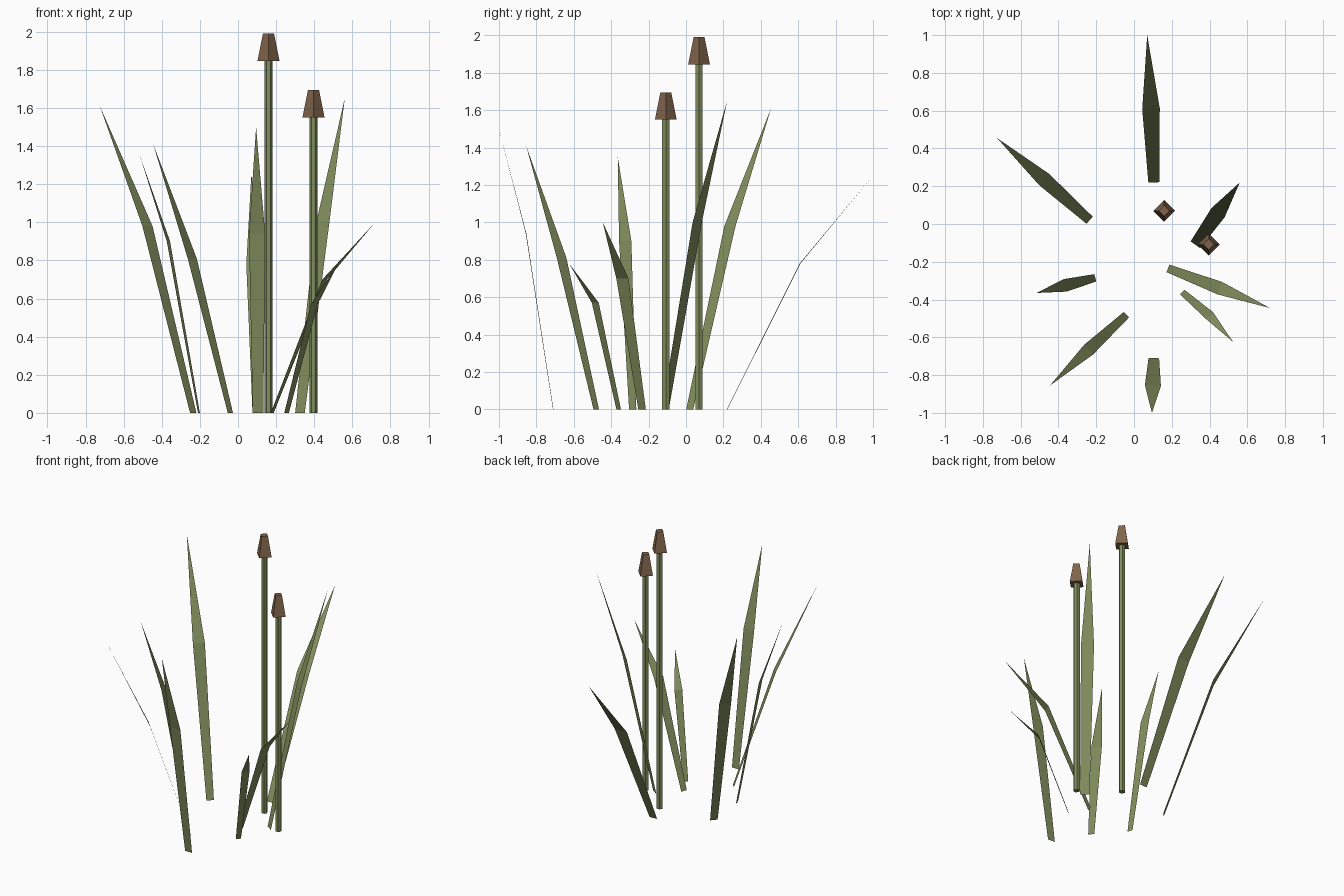
import bpy
import bmesh
from mathutils import Vector

default_cube = bpy.data.objects.get("Cube")
if default_cube:
    bpy.data.objects.remove(default_cube, do_unlink=True)


def make_material(name, colour):
    material = bpy.data.materials.new(name)
    material.use_nodes = True
    material.diffuse_color = (*colour, 1)
    shader = next(n for n in material.node_tree.nodes if n.type == "BSDF_PRINCIPLED")
    shader.inputs["Base Color"].default_value = (*colour, 1)
    return material


reed_green = make_material("reed green", (0.22, 0.27, 0.11))
seed_brown = make_material("seed head brown", (0.22, 0.13, 0.07))


def finish(bm, name, material):
    """Turn a bmesh into a flat-shaded object."""
    mesh = bpy.data.meshes.new(name)
    bm.to_mesh(mesh)
    bm.free()
    mesh.materials.append(material)
    bpy.context.scene.collection.objects.link(bpy.data.objects.new(name, mesh))


def add_blade(name, base, bend, tip, base_width, bend_width):
    """Flat leaf: widens from the base to the bend, then narrows to a point."""
    base, bend, tip = Vector((*base, 0)), Vector(bend), Vector(tip)
    lean = tip - base
    side = Vector((-lean.y, lean.x, 0)).normalized()
    bm = bmesh.new()
    low_a, low_b, mid_a, mid_b, top = [bm.verts.new(p) for p in (
        base + side * base_width / 2, base - side * base_width / 2,
        bend + side * bend_width / 2, bend - side * bend_width / 2, tip)]
    bm.faces.new((low_a, mid_a, mid_b, low_b)).normal_flip()
    bm.faces.new((mid_a, top, mid_b)).normal_flip()
    # the inner, upper side of the leaf is its front
    bm.normal_update()
    for face in bm.faces:
        if face.normal.z < 0:
            face.normal_flip()
    finish(bm, name, reed_green)


def add_prism(name, x, y, bottom, top, bottom_radius, top_radius, sides, material):
    """Upright prism with a corner pointing along x."""
    bm = bmesh.new()
    bmesh.ops.create_cone(bm, cap_ends=True, segments=sides, radius1=bottom_radius,
                          radius2=top_radius, depth=top - bottom)
    corner = max(bm.verts, key=lambda v: v.co.x).co
    turn = Vector((1, 0)).angle_signed(Vector((corner.x, corner.y)))
    from_corner = Vector((0, 0, 1))
    bmesh.ops.rotate(bm, verts=bm.verts, cent=(0, 0, 0),
                     matrix=from_corner.to_track_quat("Z", "Y").to_matrix()
                     if abs(turn) < 0.01 else
                     Vector((corner.x, corner.y, 0)).rotation_difference(
                         Vector((1, 0, 0))).to_matrix())
    bmesh.ops.translate(bm, verts=bm.verts, vec=(x, y, (bottom + top) / 2))
    finish(bm, name, material)


# Leaves: base, bend, tip, width at base, width at bend
blades = {
    "back_leaf": ((0.105, 0.22), (0.09, 0.61, 0.78), (0.07, 1, 1.25), 0.058, 0.093),
    "back_right_leaf": ((-0.235, 0.02), (-0.475, 0.235, 0.98), (-0.725, 0.455, 1.61), 0.05, 0.08),
    "right_leaf": ((-0.205, -0.285), (-0.365, -0.325, 0.9), (-0.515, -0.365, 1.35), 0.04, 0.068),
    "front_right_leaf": ((-0.04, -0.48), (-0.24, -0.665, 0.81), (-0.445, -0.855, 1.41), 0.04, 0.07),
    "front_leaf": ((0.105, -0.71), (0.1, -0.855, 0.94), (0.095, -1, 1.5), 0.056, 0.085),
    "front_left_leaf": ((0.255, -0.36), (0.4, -0.485, 0.57), (0.525, -0.625, 0.78), 0.034, 0.052),
    "left_leaf": ((0.18, -0.235), (0.455, -0.34, 0.7), (0.72, -0.445, 1), 0.043, 0.07),
    "back_left_leaf": ((0.325, -0.11), (0.445, 0.06, 1.0), (0.56, 0.22, 1.65), 0.062, 0.085),
}
for name, shape in blades.items():
    add_blade(name, *shape)

# Stalks with tapered seed heads
for label, x, y, height in (("tall", 0.16, 0.07, 1.99), ("short", 0.396, -0.108, 1.695)):
    neck = height - 0.145
    add_prism(label + "_stalk", x, y, 0, neck, 0.022, 0.022, 6, reed_green)
    add_prism(label + "_seed_head", x, y, neck, height, 0.058, 0.029, 4, seed_brown)
